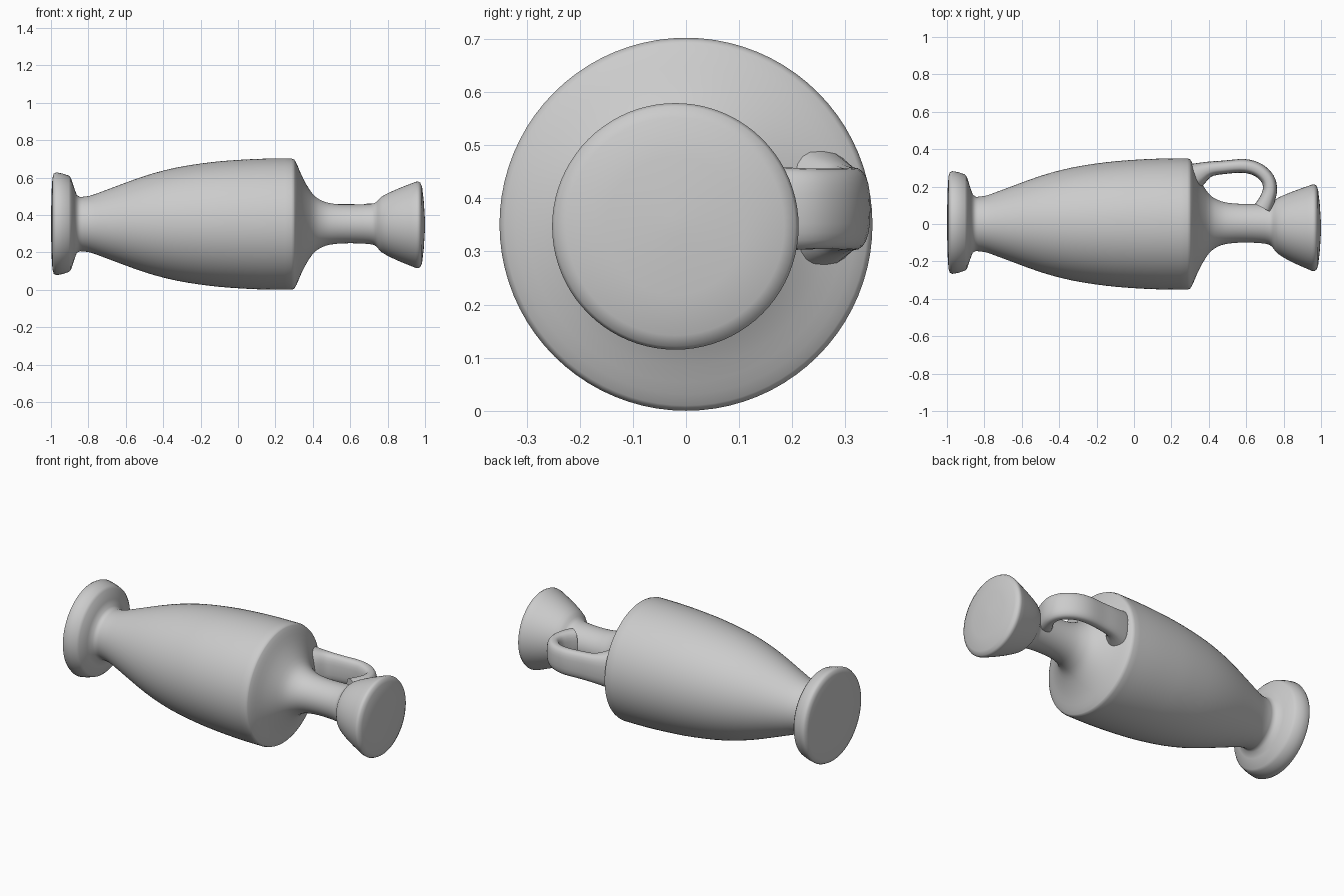
import bpy, bmesh, math
from mathutils import Vector

if "Cube" in bpy.data.objects:
    bpy.data.objects.remove(bpy.data.objects["Cube"])

AXIS_Z = 0.351

clay = bpy.data.materials.new("grey_clay")
clay.diffuse_color = (0.6, 0.6, 0.6, 1)
clay.use_nodes = True
clay.node_tree.nodes["Principled BSDF"].inputs["Base Color"].default_value = clay.diffuse_color


def skin(name, rings, sharp):
    """Join a list of closed rings into a capped, smooth tube."""
    bm = bmesh.new()
    loops = [[bm.verts.new(p) for p in ring] for ring in rings]
    n = len(loops[0])
    for a, b in zip(loops, loops[1:]):
        for i in range(n):
            j = (i + 1) % n
            bm.faces.new((a[i], a[j], b[j], b[i]))
    bm.faces.new(loops[0])
    bm.faces.new(loops[-1])
    bmesh.ops.recalc_face_normals(bm, faces=bm.faces)
    me = bpy.data.meshes.new(name)
    bm.to_mesh(me)
    bm.free()
    me.materials.append(clay)
    ob = bpy.data.objects.new(name, me)
    bpy.context.collection.objects.link(ob)
    bpy.ops.object.select_all(action='DESELECT')
    ob.select_set(True)
    bpy.context.view_layer.objects.active = ob
    bpy.ops.object.shade_smooth_by_angle(angle=math.radians(sharp))
    return ob


def spline(points, steps):
    """Smooth curve through points of any dimension."""
    pts = [Vector(p) for p in points]
    out = []
    for i in range(len(pts) - 1):
        p0, p1, p2 = pts[max(i - 1, 0)], pts[i], pts[i + 1]
        p3 = pts[min(i + 2, len(pts) - 1)]
        for s in range(steps):
            t = s / steps
            out.append(0.5 * (2 * p1 + (p2 - p0) * t
                              + (2 * p0 - 5 * p1 + 4 * p2 - p3) * t * t
                              + (3 * p1 - p0 - 3 * p2 + p3) * t ** 3))
    return out + [pts[-1]]


# Vase, turned about a lengthwise axis: (x, radius, sideways drift)
foot = [(-1.0, 0.02, .008), (-0.997, 0.17, .008), (-0.992, 0.245, .008),
        (-0.985, 0.268, .008), (-0.972, 0.275, .008), (-0.94, 0.269, .008),
        (-0.905, 0.258, .008), (-0.893, 0.245, .006), (-0.875, 0.19, .004),
        (-0.862, 0.155, .002), (-0.845, 0.145, 0)]
belly = spline([(-0.845, 0.145, 0), (-0.79, 0.152, 0), (-0.7, 0.184, 0),
                (-0.5, 0.257, 0), (-0.33, 0.302, 0), (-0.15, 0.33, 0),
                (0.0, 0.343, 0), (0.15, 0.35, 0), (0.285, 0.351, 0)], 3)[1:]
shoulder = spline([(0.30, 0.346, 0), (0.315, 0.32, 0), (0.35, 0.24, 0),
                   (0.40, 0.16, .002), (0.45, 0.124, .004),
                   (0.51, 0.108, .004), (0.6, 0.103, .004),
                   (0.7, 0.107, .002), (0.737, 0.117, -.004),
                   (0.77, 0.15, -.01), (0.85, 0.19, -.016),
                   (0.95, 0.23, -.02)], 3)
mouth = [(0.963, 0.232, -.02), (0.974, 0.226, -.02), (0.984, 0.205, -.02),
         (0.993, 0.13, -.02), (1.0, 0.02, -.02)]
SEG = 80
rings = []
for x, r, dy in foot + belly + shoulder + mouth:
    rings.append([(x, dy + r * math.cos(2 * math.pi * i / SEG),
                   AXIS_Z + dy * 0.2 + r * math.sin(2 * math.pi * i / SEG))
                  for i in range(SEG)])
skin("vase_body", rings, 50)

# Strap handle: (x, y, half thickness, half width) along its centre line
path = spline([(0.29, 0.235, 0.075, 0.125), (0.335, 0.262, 0.066, 0.105),
               (0.40, 0.292, 0.042, 0.086), (0.48, 0.303, 0.036, 0.08),
               (0.59, 0.310, 0.037, 0.078), (0.665, 0.288, 0.037, 0.076),
               (0.715, 0.24, 0.037, 0.076), (0.727, 0.185, 0.038, 0.078),
               (0.712, 0.13, 0.042, 0.08), (0.69, 0.085, 0.048, 0.08)], 4)
rings = []
for k, (x, y, thick, wide) in enumerate(path):
    a, b = path[max(k - 1, 0)], path[min(k + 1, len(path) - 1)]
    t = Vector((b[0] - a[0], b[1] - a[1])).normalized()
    ring = []
    for i in range(24):
        c, s = math.cos(math.tau * i / 24), math.sin(math.tau * i / 24)
        # squarish oval section
        u = math.copysign(abs(c) ** 0.75, c) * thick
        w = math.copysign(abs(s) ** 0.75, s) * wide
        ring.append((x - t.y * u, y + t.x * u, 0.38 + w))
    rings.append(ring)
skin("handle", rings, 60)
